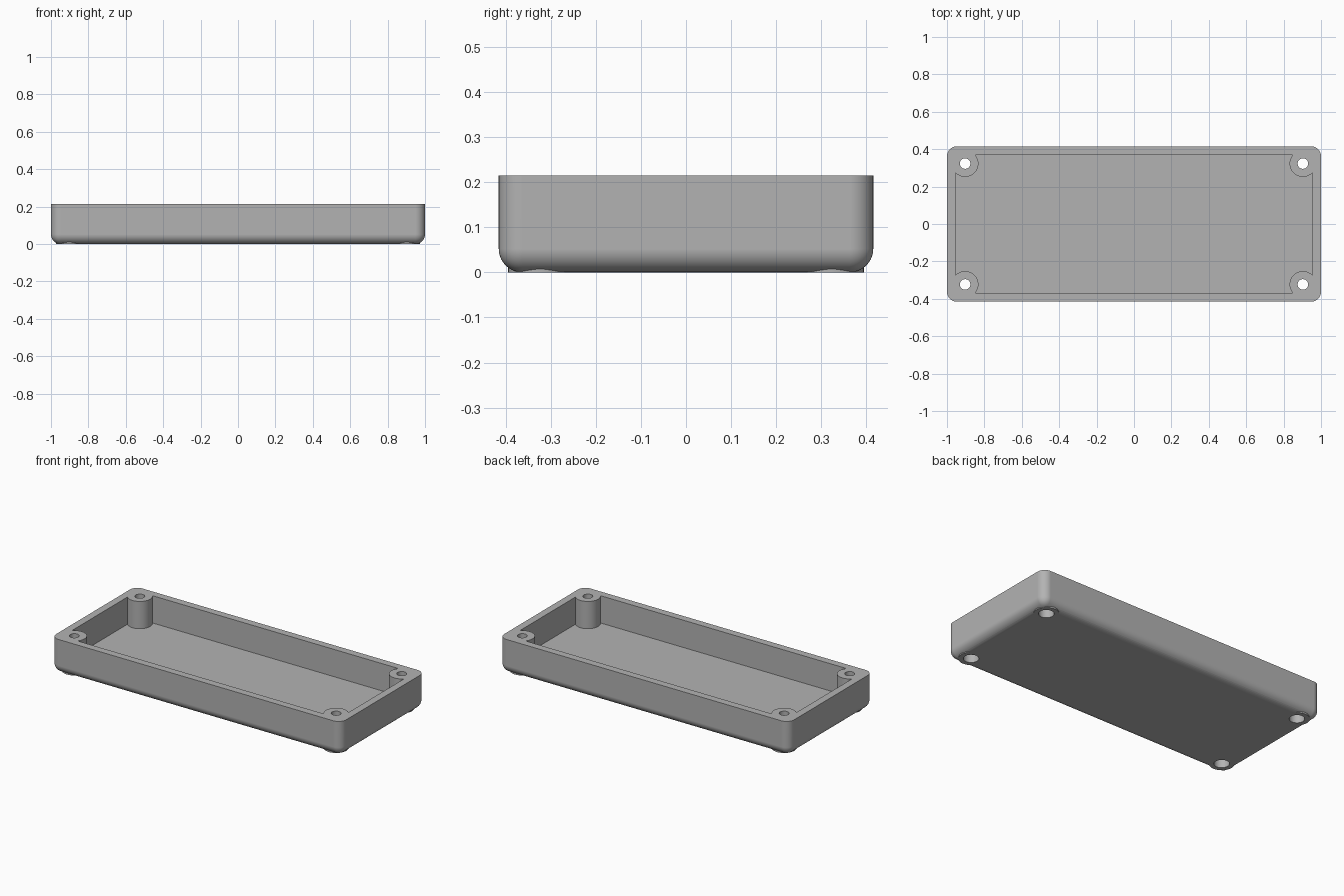
import bpy, bmesh, math
from mathutils import Matrix

cube = bpy.data.objects.get("Cube")
if cube:
    bpy.data.objects.remove(cube, do_unlink=True)

LENGTH, WIDTH, HEIGHT = 2.0, 0.83, 0.215
WALL, FLOOR, FILLET = 0.046, 0.045, 0.052
HOLE_X, HOLE_Y = 0.903, 0.323

grey = bpy.data.materials.new("plain grey")
grey.use_nodes = True
colour = (0.45, 0.45, 0.45, 1)
grey.diffuse_color = colour
grey.node_tree.nodes["Principled BSDF"].inputs["Base Color"].default_value = colour


def make_object(name, bm):
    mesh = bpy.data.meshes.new(name)
    bmesh.ops.recalc_face_normals(bm, faces=bm.faces)
    bm.to_mesh(mesh)
    bm.free()
    mesh.materials.append(grey)
    obj = bpy.data.objects.new(name, mesh)
    bpy.context.collection.objects.link(obj)
    return obj


def box(name, sx, sy, z0, z1, fillet=0):
    bm = bmesh.new()
    place = Matrix.Translation((0, 0, (z0 + z1) / 2)) @ Matrix.Diagonal((sx, sy, z1 - z0, 1))
    bmesh.ops.create_cube(bm, size=1, matrix=place)
    if fillet:
        # Round every edge except the open rim
        edges = [e for e in bm.edges if min(v.co.z for v in e.verts) < z0 + 0.001]
        bmesh.ops.bevel(bm, geom=edges, offset=fillet, segments=10,
                        profile=0.5, affect='EDGES', clamp_overlap=True)
    return make_object(name, bm)


def corner_cylinders(name, radius, z0, z1, sides=48):
    bm = bmesh.new()
    for sx in (-1, 1):
        for sy in (-1, 1):
            place = Matrix.Translation((sx * HOLE_X, sy * HOLE_Y, (z0 + z1) / 2))
            bmesh.ops.create_cone(bm, cap_ends=True, segments=sides, radius1=radius,
                                  radius2=radius, depth=z1 - z0, matrix=place)
    return make_object(name, bm)


def combine(target, helper, operation):
    mod = target.modifiers.new(helper.name, 'BOOLEAN')
    mod.operation, mod.solver, mod.object = operation, 'EXACT', helper
    helper.hide_render = True
    return helper


# Shell, hollow, screw posts, through holes and screw head recesses
tray = box("enclosure_tray", LENGTH, WIDTH, 0, HEIGHT, FILLET)
helpers = [
    combine(tray, box("cavity_cutter", LENGTH - 2 * WALL, WIDTH - 2 * WALL, FLOOR, HEIGHT + 0.1), 'DIFFERENCE'),
    combine(tray, corner_cylinders("screw_posts", 0.071, 0, HEIGHT), 'UNION'),
    combine(tray, corner_cylinders("screw_hole_cutter", 0.028, -0.1, HEIGHT + 0.1), 'DIFFERENCE'),
    combine(tray, corner_cylinders("screw_head_cutter", 0.043, -0.1, 0.1), 'DIFFERENCE'),
]

# Bake the cuts and discard the helpers
bpy.context.view_layer.update()
graph = bpy.context.evaluated_depsgraph_get()
finished = bpy.data.meshes.new_from_object(tray.evaluated_get(graph))
tray.modifiers.clear()
tray.data = finished
for helper in helpers:
    bpy.data.objects.remove(helper, do_unlink=True)
finished.materials.clear()
finished.materials.append(grey)

# Smooth rounded edges, keep the flats flat
bpy.ops.object.select_all(action='DESELECT')
tray.select_set(True)
bpy.context.view_layer.objects.active = tray
bpy.ops.object.shade_smooth_by_angle(angle=math.radians(30))
weighted = tray.modifiers.new("flat_faces", 'WEIGHTED_NORMAL')
weighted.keep_sharp = True
